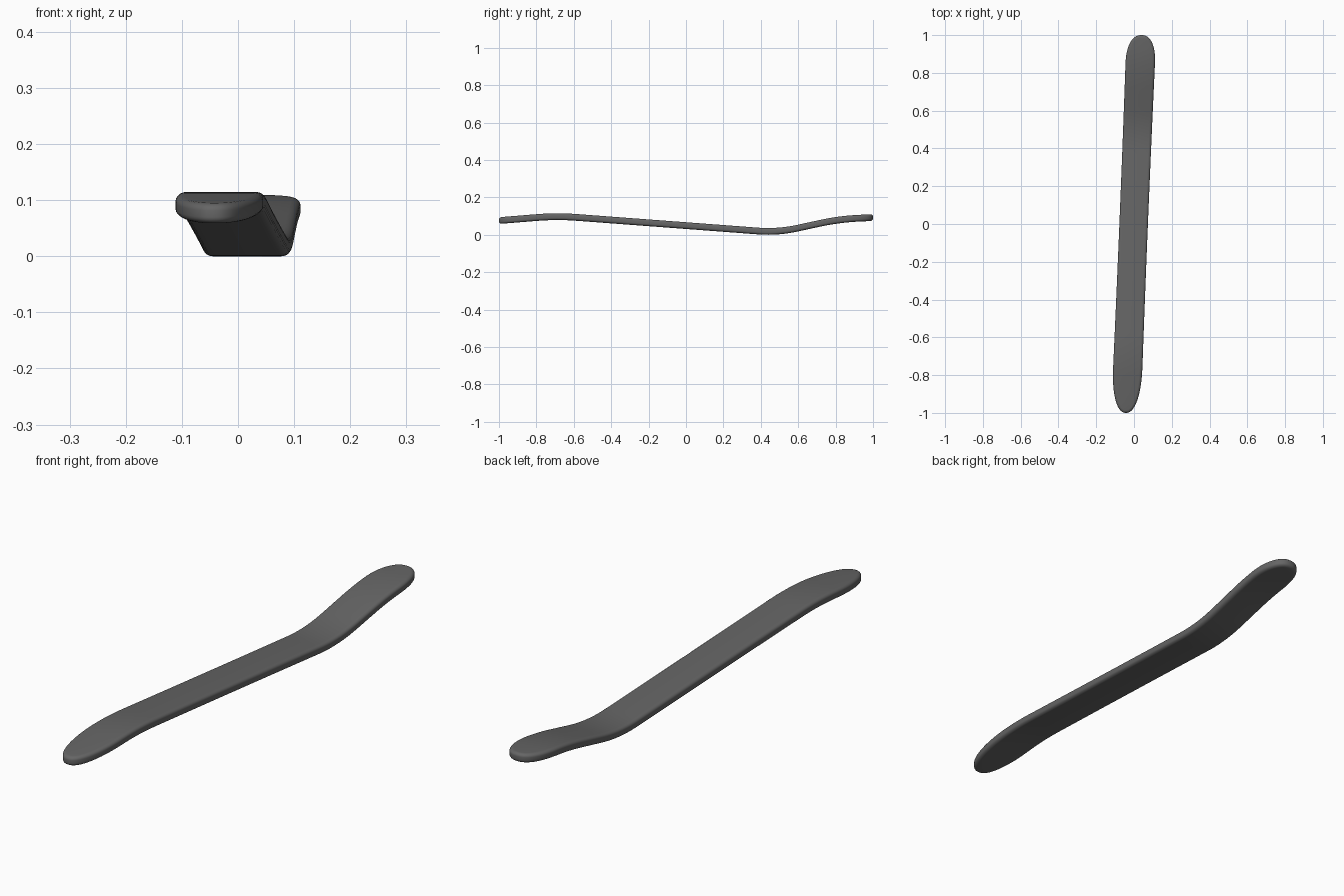
import bpy, bmesh, math

if "Cube" in bpy.data.objects:
    bpy.data.objects.remove(bpy.data.objects["Cube"])

# Side profile of the bar's centre line (y, z), softened at the bends
KNOTS = [(-1.3, 0.052), (-0.69, 0.101), (0.49, 0.0125), (0.82, 0.084), (1.3, 0.106)]
HALF_T, RIM = 0.018, 0.012
FRONT_CAP, BACK_CAP = 0.25, 0.15
SLANT = 0.041


def linear_z(y):
    for (y0, z0), (y1, z1) in zip(KNOTS, KNOTS[1:]):
        if y <= y1:
            return z0 + (z1 - z0) * (y - y0) / (y1 - y0)
    return KNOTS[-1][1]


def centre_z(y, h=0.1, n=20):
    return sum(linear_z(y + h * (2 * i / n - 1)) for i in range(n + 1)) / (n + 1)


def half_width(y):
    return 0.0755 + 0.0025 * min(1, abs(y) / 0.85) ** 2


# Stations along the length: (y, width factor), rounded ends
N = 20
stations = []
for i in range(N + 1):
    a = math.pi / 2 * i / N
    stations.append((-1 + FRONT_CAP * (1 - math.cos(a) ** 0.9), max(0.0, math.sin(a)) ** 0.88))
start, end = -1 + FRONT_CAP, 1 - BACK_CAP
stations += [(start + (end - start) * i / 60, 1.0) for i in range(1, 60)]
for i in range(N, -1, -1):
    a = math.pi / 2 * i / N
    stations.append((1 - BACK_CAP * (1 - max(0.0, math.cos(a)) ** 0.9), max(0.0, math.sin(a)) ** 0.85))

# Rim profile: (inset, height) from underside round to the top
profile = []
for i in range(6):
    a = math.pi / 2 * i / 5
    profile.append((RIM * 1.25 * (1 - math.sin(a)), -HALF_T + RIM * (1 - math.cos(a))))
profile += [(inset, -h) for inset, h in reversed(profile)]

bm = bmesh.new()


def ring(inset, dz):
    def point(y, f, side):
        yy = y * (1 - inset)
        w = (half_width(y) - inset) * f
        return bm.verts.new((SLANT * yy + side * w, yy, centre_z(yy) + dz))
    right = [point(y, f, 1) for y, f in stations]
    left = [point(y, f, -1) for y, f in stations[1:-1]]
    return right + left[::-1]


rings = [ring(*p) for p in profile]
count = len(rings[0])
for a, b in zip(rings, rings[1:]):
    for i in range(count):
        j = (i + 1) % count
        bm.faces.new((a[i], a[j], b[j], b[i]))

# Broad top and underside, quads across the width
for r in (rings[0], rings[-1]):
    for i in range(len(stations) - 1):
        quad = [r[i], r[i + 1], r[(count - i - 1) % count], r[(count - i) % count]]
        bm.faces.new(list(dict.fromkeys(quad)))
bmesh.ops.recalc_face_normals(bm, faces=bm.faces)

# Stand on the ground, centre left to right
low = min(v.co.z for v in bm.verts)
mid = (min(v.co.x for v in bm.verts) + max(v.co.x for v in bm.verts)) / 2
bmesh.ops.translate(bm, verts=bm.verts, vec=(-mid, 0, -low))

mesh = bpy.data.meshes.new("lever_bar")
bm.to_mesh(mesh)
bm.free()
bar = bpy.data.objects.new("lever_bar", mesh)
bpy.context.collection.objects.link(bar)
bpy.context.view_layer.objects.active = bar
bar.select_set(True)
bpy.ops.object.shade_smooth_by_angle(angle=math.radians(40))

# Dark grey finish
mat = bpy.data.materials.new("dark_grey")
mat.diffuse_color = (0.13, 0.13, 0.13, 1)
mat.use_nodes = True
mat.node_tree.nodes["Principled BSDF"].inputs["Base Color"].default_value = mat.diffuse_color
mesh.materials.append(mat)
